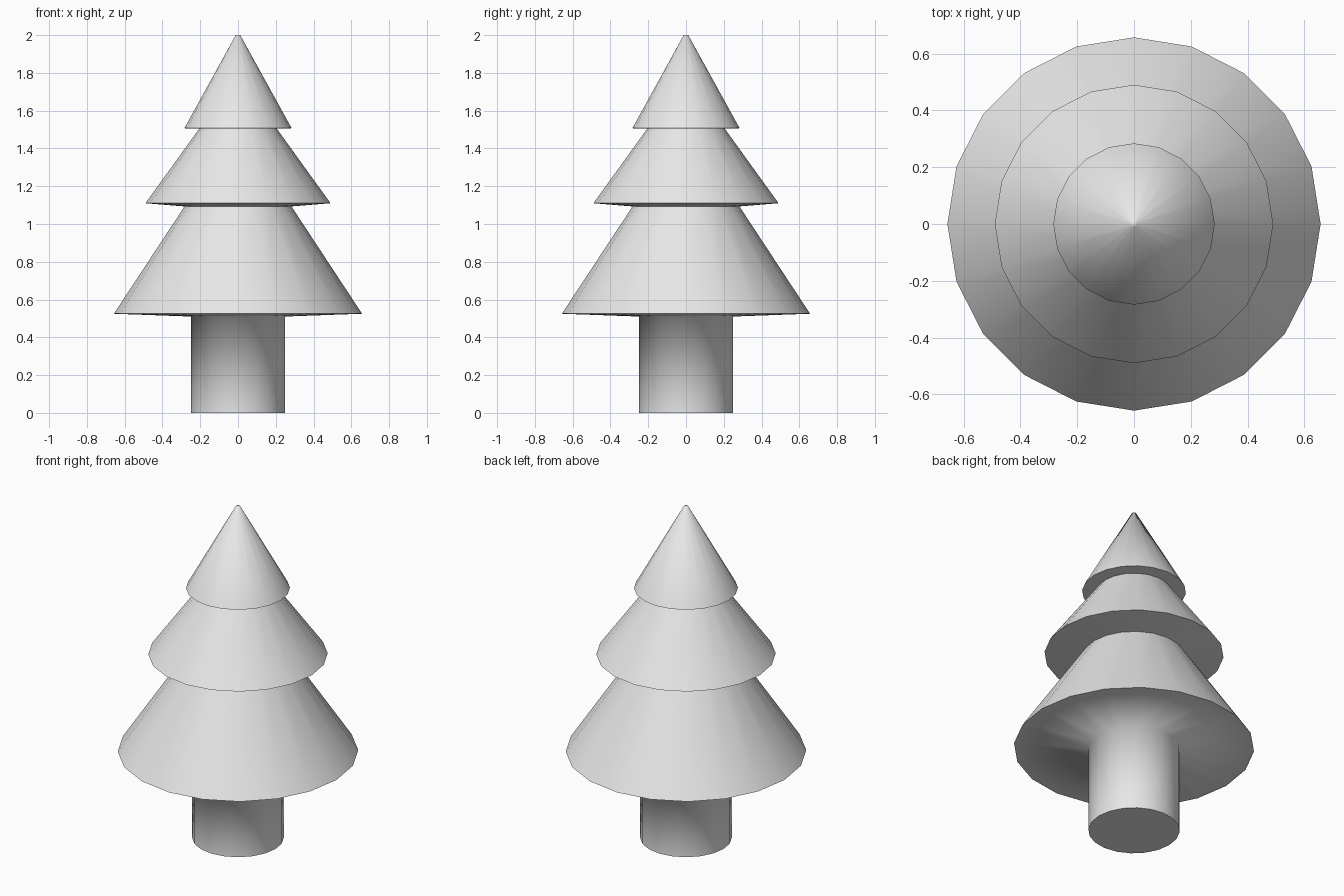
import bpy
import bmesh
from math import cos, sin, tau, radians

SIDES = 20

cube = bpy.data.objects.get("Cube")
if cube:
    bpy.data.objects.remove(cube, do_unlink=True)

grey = bpy.data.materials.new("plain_grey")
grey.use_nodes = True
grey.diffuse_color = (0.8, 0.8, 0.8, 1)
bsdf = next(n for n in grey.node_tree.nodes if n.type == 'BSDF_PRINCIPLED')
bsdf.inputs["Base Color"].default_value = (0.8, 0.8, 0.8, 1)
bsdf.inputs["Roughness"].default_value = 0.8


def lathe(name, profile, cap_start=False, cap_end=False):
    """Spin a (radius, height) profile, listed from bottom to top, around z."""
    bm = bmesh.new()
    rings = [[bm.verts.new((r * cos(tau * i / SIDES), r * sin(tau * i / SIDES), z))
              for i in range(SIDES)] for r, z in profile]
    for low, high in zip(rings, rings[1:]):
        for i in range(SIDES):
            j = (i + 1) % SIDES
            bm.faces.new((low[i], low[j], high[j], high[i]))
    if cap_start:
        bm.faces.new(rings[0][::-1])
    if cap_end:
        bm.faces.new(rings[-1])
    mesh = bpy.data.meshes.new(name)
    bm.to_mesh(mesh)
    bm.free()
    mesh.materials.append(grey)
    obj = bpy.data.objects.new(name, mesh)
    bpy.context.collection.objects.link(obj)
    bpy.ops.object.select_all(action='DESELECT')
    obj.select_set(True)
    bpy.context.view_layer.objects.active = obj
    bpy.ops.object.shade_smooth_by_angle(angle=radians(89))
    return obj


# Trunk flaring into the underside of the lowest branches
lathe("trunk_and_underside", [(0.25, 0), (0.25, 0.51), (0.657, 0.525)], cap_start=True)

# Three stacked skirts of branches, each starting at the neck of the one below
lathe("lower_branches", [(0.657, 0.525), (0.283, 1.093)])
lathe("middle_branches", [(0.283, 1.093), (0.49, 1.11), (0.205, 1.505)])
lathe("top_branches", [(0.205, 1.505), (0.284, 1.507), (0.012, 2.0)], cap_end=True)
